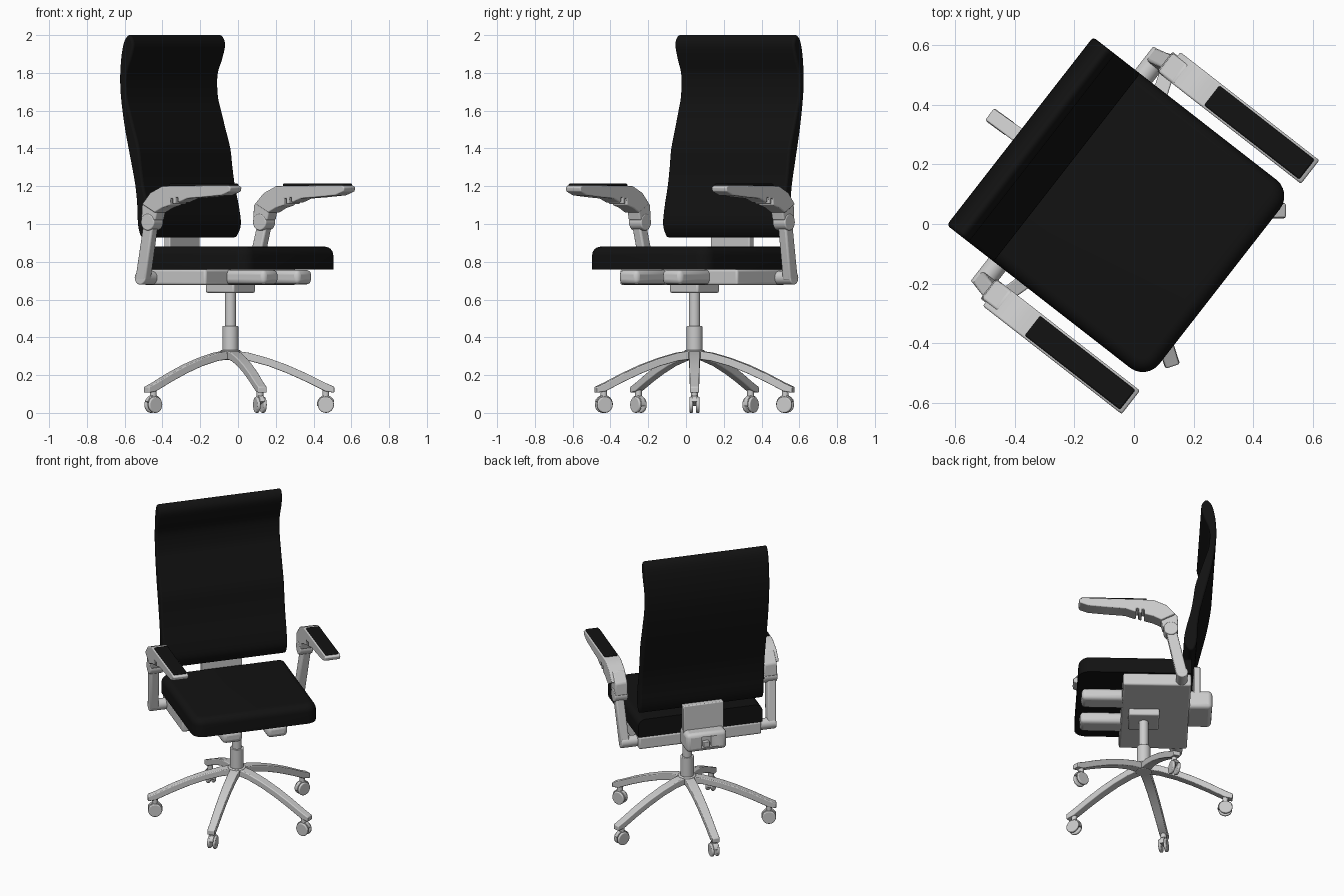
import bpy, bmesh, math
from mathutils import Matrix, Vector

if "Cube" in bpy.data.objects:
    bpy.data.objects.remove(bpy.data.objects["Cube"])

# Chair frame: local x = forward, y = sideways, origin on the column
CENTRE = Matrix.Translation((-0.04, 0.045, 0))
CHAIR = CENTRE @ Matrix.Rotation(math.radians(-37.9), 4, 'Z')

black = bpy.data.materials.new("black_fabric")
black.diffuse_color = (0.006, 0.006, 0.006, 1)
black.use_nodes = True
black.node_tree.nodes["Principled BSDF"].inputs["Base Color"].default_value = black.diffuse_color


def finish(name, bm, M, bevel=0.0, mat=None, seg=3):
    bmesh.ops.recalc_face_normals(bm, faces=bm.faces[:])
    me = bpy.data.meshes.new(name)
    bm.to_mesh(me)
    bm.free()
    me.transform(M)
    ob = bpy.data.objects.new(name, me)
    bpy.context.collection.objects.link(ob)
    if mat:
        me.materials.append(mat)
    bpy.ops.object.select_all(action='DESELECT')
    ob.select_set(True)
    bpy.context.view_layer.objects.active = ob
    bpy.ops.object.shade_smooth_by_angle(angle=math.radians(35))
    if bevel:
        m = ob.modifiers.new("bevel", 'BEVEL')
        m.width, m.segments = bevel, seg
        m.limit_method, m.angle_limit = 'ANGLE', math.radians(40)
    return ob


def prism(name, pts, y0, y1, M=CHAIR, bevel=0.0, mat=None, edit=None):
    """Extrude an (x, z) profile from y0 to y1."""
    bm = bmesh.new()
    f = bm.faces.new([bm.verts.new((x, y0, z)) for x, z in pts])
    r = bmesh.ops.extrude_face_region(bm, geom=[f])
    for v in r['geom']:
        if isinstance(v, bmesh.types.BMVert):
            v.co.y = y1
    if edit:
        for v in bm.verts:
            edit(v.co)
    return finish(name, bm, M, bevel, mat)


def box(name, x, y, z, bevel=0.0, M=CHAIR, mat=None):
    pts = [(x[0], z[0]), (x[1], z[0]), (x[1], z[1]), (x[0], z[1])]
    return prism(name, pts, y[0], y[1], M, bevel, mat)


def rod(name, p, q, r1, r2=None, M=CHAIR, bevel=0.0, n=32):
    p, q = Vector(p), Vector(q)
    bm = bmesh.new()
    bmesh.ops.create_cone(bm, cap_ends=True, segments=n, radius1=r1,
                          radius2=r1 if r2 is None else r2, depth=(q - p).length)
    rot = (q - p).to_track_quat('Z', 'Y').to_matrix().to_4x4()
    return finish(name, bm, M @ Matrix.Translation((p + q) / 2) @ rot, bevel)


def smooth_loop(pts, n=4):
    """Closed Catmull-Rom curve through the points."""
    P = [Vector(p) for p in pts]
    out = []
    for i in range(len(P)):
        a, b, c, d = (P[(i + k) % len(P)] for k in (-1, 0, 1, 2))
        for j in range(n):
            t = j / n
            out.append(0.5 * (2 * b + (c - a) * t + (2 * a - 5 * b + 4 * c - d) * t * t
                              + (3 * b - a - 3 * c + d) * t ** 3))
    return out


# Backrest: wavy side profile
back = [(-0.26, 0.94), (-0.235, 1.0), (-0.25, 1.1), (-0.275, 1.2), (-0.292, 1.3), (-0.306, 1.4),
        (-0.337, 1.5), (-0.368, 1.6), (-0.39, 1.68), (-0.392, 1.79), (-0.362, 1.87),
        (-0.342, 1.94), (-0.35, 1.98), (-0.375, 2.0), (-0.405, 1.97), (-0.424, 1.9),
        (-0.434, 1.8), (-0.432, 1.7), (-0.419, 1.6), (-0.401, 1.5), (-0.378, 1.4),
        (-0.354, 1.3), (-0.332, 1.2), (-0.32, 1.1), (-0.315, 1.0), (-0.3, 0.945), (-0.28, 0.93)]
prism("backrest", smooth_loop(back), -0.4, 0.4, bevel=0.012, mat=black)

# Seat: plan outline with rounded front corners, soft top edge
bm = bmesh.new()
outline = [(-0.28, 0.4), (-0.28, -0.4)]
for s in (-1, 1):
    arc = [(0.345 + 0.07 * math.cos(t * math.pi / 12), s * (0.33 + 0.07 * math.sin(t * math.pi / 12)))
           for t in range(7)]
    outline += arc[::-1] if s < 0 else arc
face = bm.faces.new([bm.verts.new((x, y, 0.76)) for x, y in outline])
ext = bmesh.ops.extrude_face_region(bm, geom=[face])['geom']
for v in ext:
    if isinstance(v, bmesh.types.BMVert):
        v.co.z = 0.88
rim = [e for e in bm.edges if all(v.co.z > 0.87 for v in e.verts)
       and sum(v.co.x for v in e.verts) > -0.5]
bmesh.ops.bevel(bm, geom=rim, offset=0.045, segments=6, profile=0.5, affect='EDGES')
finish("seat", bm, CHAIR, mat=black)

# Under-seat carrier with two forward prongs
box("seat_carrier", (-0.28, 0.14), (-0.395, 0.395), (0.677, 0.76), 0.012)
for s in (-1, 1):
    box("carrier_prong", (0.1, 0.39), sorted((s * 0.08, s * 0.21)), (0.68, 0.757), 0.025)
box("tilt_mechanism", (-0.095, 0.095), (-0.095, 0.095), (0.635, 0.69), 0.01)

# Rear bracket with a slot, and the upright that holds the backrest
bracket = box("rear_bracket", (-0.42, -0.26), (-0.13, 0.13), (0.677, 0.8), 0.025)
cutter = box("slot_cutter", (-0.5, -0.385), (-0.035, 0.035), (0.70, 0.775))
cutter.hide_render = True
cutter.hide_set(True)
cut = bracket.modifiers.new("slot", 'BOOLEAN')
cut.object, cut.operation = cutter, 'DIFFERENCE'
box("slot_tab", (-0.415, -0.38), (-0.02, 0.02), (0.70, 0.735), 0.004)
box("back_upright", (-0.345, -0.305), (-0.13, 0.13), (0.74, 0.965), 0.006)

# Arms, one per side
elbow = [(-0.195, 1.02), (-0.19, 1.10), (-0.13, 1.16), (-0.06, 1.15), (-0.085, 1.08), (-0.10, 1.02)]
arm = [(-0.175, 1.105), (-0.12, 1.165), (-0.04, 1.2), (0.40, 1.205), (0.42, 1.195), (0.415, 1.172),
       (0.36, 1.152), (0.24, 1.142), (0.13, 1.135), (0.075, 1.115), (0.065, 1.115), (0.065, 1.14),
       (0.05, 1.14), (0.05, 1.108), (0.03, 1.105), (0.03, 1.135), (0.015, 1.135), (0.015, 1.10),
       (-0.04, 1.085), (-0.09, 1.06)]
post = [(-0.255, 0.70), (-0.185, 0.70), (-0.115, 1.02), (-0.18, 1.02)]
for s in (-1, 1):
    def lean(co, s=s):
        co.y += s * 0.06 * (co.z - 0.7)
    prism("arm_post", post, s * 0.445, s * 0.50, bevel=0.01, edit=lean)
    rod("arm_lower_pivot", (-0.22, s * 0.38, 0.715), (-0.22, s * 0.50, 0.715), 0.036, bevel=0.006)
    rod("arm_elbow_pivot", (-0.15, s * 0.44, 1.01), (-0.15, s * 0.525, 1.01), 0.044, bevel=0.006)
    prism("arm_elbow", elbow, s * 0.442, s * 0.522, bevel=0.008)
    prism("armrest", arm, s * 0.44, s * 0.54, bevel=0.006)
    box("arm_pad", (0.0, 0.405), sorted((s * 0.448, s * 0.532)), (1.195, 1.214), 0.006, mat=black)

# Gas column and hub
rod("column_sleeve", (0, 0, 0.32), (0, 0, 0.46), 0.042, M=CENTRE, bevel=0.004)
rod("column_piston", (0, 0, 0.45), (0, 0, 0.65), 0.03, M=CENTRE)
rod("base_hub", (0, 0, 0.28), (0, 0, 0.332), 0.05, 0.055, M=CENTRE, bevel=0.006)

# Five-star base with casters
leg = [(0.02, 0.33), (0.1, 0.318), (0.2, 0.29), (0.3, 0.254), (0.4, 0.21), (0.5, 0.16), (0.55, 0.138),
       (0.55, 0.106), (0.5, 0.115), (0.4, 0.165), (0.3, 0.21), (0.2, 0.248), (0.1, 0.275), (0.02, 0.285)]
hood = [(0.505 + 0.047 * math.cos(t), 0.047 + 0.047 * math.sin(t))
        for t in (math.radians(a) for a in range(15, 196, 15))]
for i in range(5):
    M = CENTRE @ Matrix.Rotation(math.radians(72 * i), 4, 'Z')

    def taper(co):
        co.y *= 1.15 - 0.5 * co.x
    prism("base_leg", leg, -0.027, 0.027, M, 0.005, edit=taper)
    rod("caster_stem", (0.505, 0, 0.06), (0.505, 0, 0.125), 0.018, M=M, n=16)
    prism("caster_hood", hood, -0.014, 0.014, M, 0.003)
    for s in (-1, 1):
        rod("caster_wheel", (0.505, s * 0.008, 0.043), (0.505, s * 0.026, 0.043), 0.043, M=M,
            bevel=0.006, n=24)
